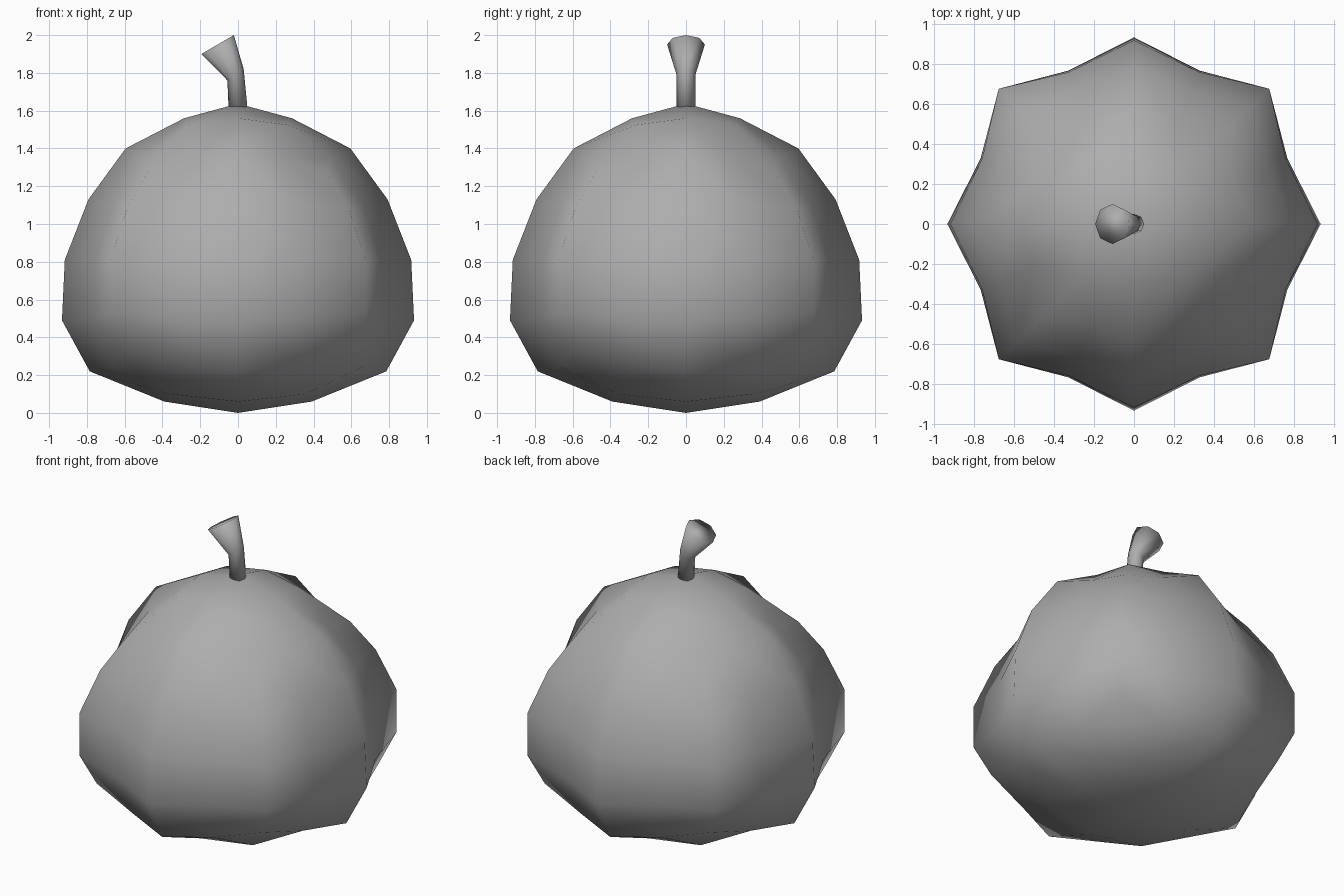
import bpy, bmesh
from math import atan2, cos, sin, pi, radians

if "Cube" in bpy.data.objects:
    bpy.data.objects.remove(bpy.data.objects["Cube"])

# Mid-dark grey shared by both parts
GREY = bpy.data.materials.new("dark_grey")
GREY.diffuse_color = (.42, .42, .42, 1)
GREY.use_nodes = True
GREY.node_tree.nodes["Principled BSDF"].inputs["Base Color"].default_value = GREY.diffuse_color


def finish(name, bm):
    bmesh.ops.recalc_face_normals(bm, faces=bm.faces)
    for f in bm.faces:
        f.smooth = True
    me = bpy.data.meshes.new(name)
    bm.to_mesh(me)
    bm.free()
    me.materials.append(GREY)
    ob = bpy.data.objects.new(name, me)
    bpy.context.collection.objects.link(ob)
    return ob


# Ribbed body: a cube-based sphere, shaped by (radius, height) profiles.
# Five side rows from bottom to top, for rib on axis, groove, rib on diagonal.
SIDE = {
    0: [(.785, .22), (.932, .49), (.917, .81), (.792, 1.13), (.595, 1.40)],
    1: [(.73, .25), (.833, .505), (.825, .81), (.72, 1.10), (.54, 1.35)],
    2: [(.852, .34), (.955, .53), (.955, .81), (.83, 1.08), (.677, 1.275)],
}
# Inner ring of the bottom and top caps
CAP = {
    0: [(.39, .06), (.285, 1.56)],
    2: [(.51, .10), (.37, 1.525)],
}
POLE = [0.0, 1.637]

bm = bmesh.new()
bmesh.ops.create_cube(bm, size=4)
bmesh.ops.subdivide_edges(bm, edges=bm.edges[:], cuts=3, use_grid_fill=True)
for v in bm.verts:
    a, b, c = (round(k) for k in v.co)
    big, small = max(abs(a), abs(b)), min(abs(a), abs(b))
    if big == 0:
        v.co = (0, 0, POLE[c > 0])
        continue
    if big == 2:
        r, z = SIDE[small][c + 2]
    else:
        r, z = CAP[small * 2][c > 0]
    # spread the columns at near-equal angles round the axis
    ang = atan2(b, a)
    if big == 2 and small == 1:
        near = round(ang / (pi / 2)) * pi / 2
        ang = near + radians(23.2) * (1 if ang > near else -1)
    v.co = (r * cos(ang), r * sin(ang), z)
finish("fruit_body", bm)

# Stem: eight-sided tube bending to -x and flaring at the cut end.
# Each ring: centre x, centre z, half-width vector x/z, half-depth y
RINGS = [
    (0, 1.615, .05, 0, .05),
    (-.013, 1.79, .043, .03, .05),
    (-.108, 1.95, .086, .05, .10),
]
bm = bmesh.new()
loops = []
for x, z, wx, wz, d in RINGS:
    loops.append([bm.verts.new((x + wx * cos(t), d * sin(t), z + wz * cos(t)))
                  for t in (i * pi / 4 for i in range(8))])
for lo, hi in zip(loops, loops[1:]):
    for i in range(8):
        j = (i + 1) % 8
        bm.faces.new((lo[i], lo[j], hi[j], hi[i]))
bm.faces.new(loops[-1])
bm.faces.new(loops[0][::-1])
finish("stem", bm)
